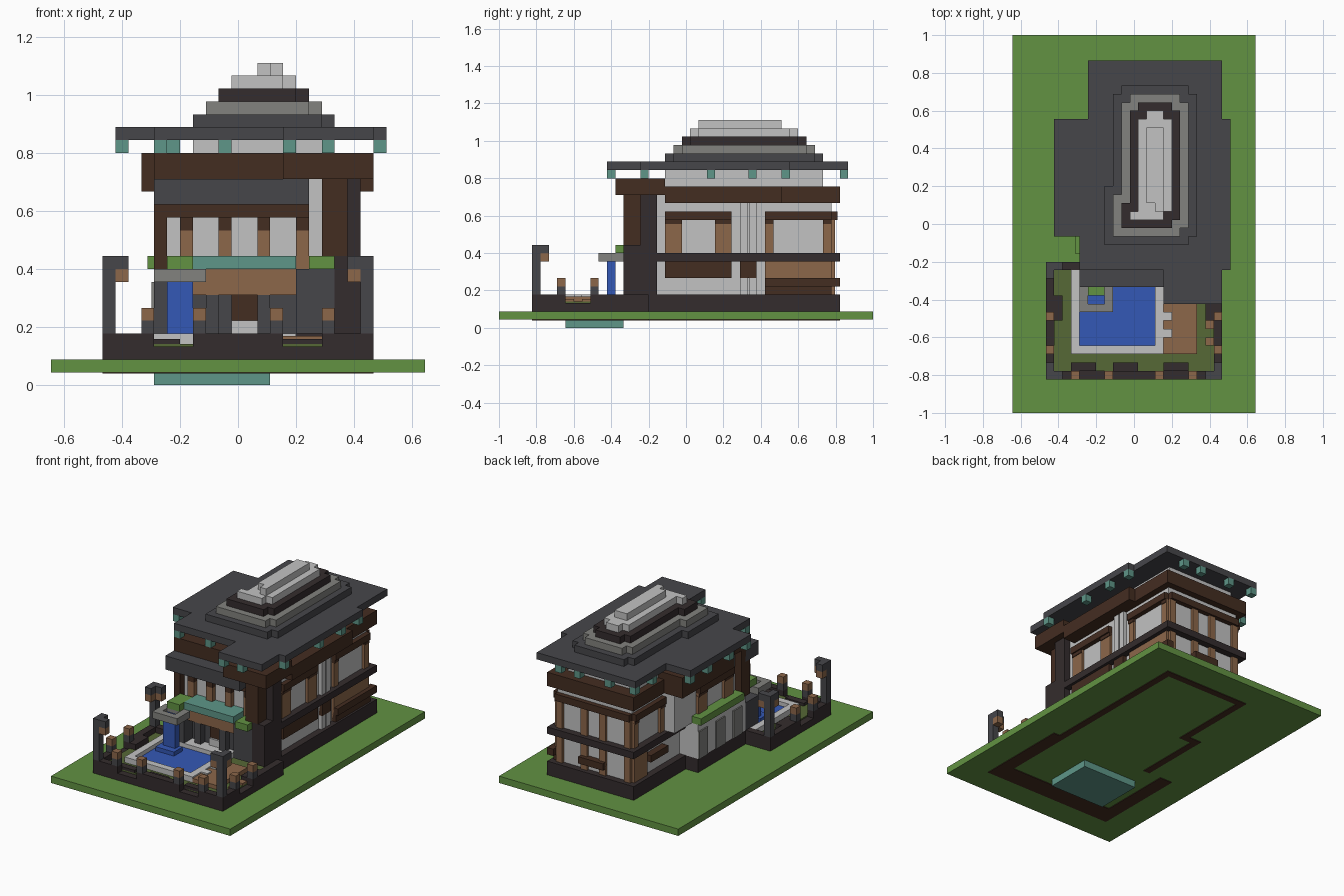
import bpy
import bmesh
from mathutils import Vector

UNIT = 2 / 45                       # one building block
CENTRE = Vector((14.5, 22.5, 0))

cube = bpy.data.objects.get("Cube")
if cube:
    bpy.data.objects.remove(cube)


def material(name, *rgb):
    """Flat colour given as display values, stored as linear."""
    linear = [((c / 255 + 0.055) / 1.055) ** 2.4 for c in rgb] + [1]
    mat = bpy.data.materials.new(name)
    mat.use_nodes = True
    mat.diffuse_color = linear
    mat.node_tree.nodes["Principled BSDF"].inputs["Base Color"].default_value = linear
    return mat


grass = material("grass_green", 98, 146, 66)
moss = material("moss_olive", 86, 104, 54)
slate = material("slate_grey", 70, 70, 74)
charcoal = material("charcoal", 52, 44, 45)
brown = material("dark_wood", 68, 45, 33)
tan = material("light_wood", 140, 103, 74)
plaster = material("pale_plaster", 194, 194, 194)
stone = material("mid_stone", 130, 130, 126)
teal = material("teal_copper", 94, 150, 136)
blue = material("water_blue", 52, 88, 182)


def box(name, mat, x, y, z):
    """Axis-aligned block between the given limits, in block units."""
    low, high = Vector((x[0], y[0], z[0])), Vector((x[1], y[1], z[1]))
    bm = bmesh.new()
    bmesh.ops.create_cube(bm, size=1)
    for v in bm.verts:
        spot = (low + high) / 2 + v.co * (high - low)
        v.co = (spot - CENTRE) * UNIT
    mesh = bpy.data.meshes.new(name)
    bm.to_mesh(mesh)
    bm.free()
    mesh.materials.append(mat)
    obj = bpy.data.objects.new(name, mesh)
    bpy.context.collection.objects.link(obj)
    return obj


def cell(name, mat, x, y, z, height=1):
    """Single block column standing on the given cell."""
    return box(name, mat, (x, x + 1), (y, y + 1), (z, z + height))


# Ground, pool basin and footing strips under the ground
box("ground", grass, x=(0, 29), y=(0, 45), z=(1, 2))
box("pool_basin", teal, x=(8, 17), y=(8, 15), z=(0, 1))
under = (0.9, 1.0)
for side in (4, 23):
    box("garden_footing_side", brown, x=(side, side + 2), y=(4, 18), z=under)
box("garden_footing_front", brown, x=(6, 23), y=(4, 7), z=under)
box("footing_right", brown, x=(23, 24), y=(18, 41), z=under)
box("footing_back", brown, x=(10, 23), y=(40, 41), z=under)
box("footing_back_left", brown, x=(10, 11), y=(29, 40), z=under)
box("footing_step", brown, x=(8, 11), y=(28, 29), z=under)
box("footing_left", brown, x=(8, 9), y=(18, 28), z=under)

# House plinth
plinth = (2, 4)
box("plinth_front", charcoal, x=(8, 24), y=(17, 29), z=plinth)
box("plinth_back", charcoal, x=(10, 24), y=(29, 41), z=plinth)

# Garden bed with low wall, openings cut down to a sill
box("garden_bed", moss, x=(5, 24), y=(5, 17), z=(2, 3.2))
for start, end in ((4, 8), (11, 18), (21, 25)):
    box("front_garden_wall", charcoal, x=(start, end), y=(4, 5), z=plinth)
for start in (8, 18):
    box("front_sill", charcoal, x=(start, start + 3), y=(4, 5), z=(2, 3))
for side in (4, 24):
    for start, end in ((5, 8), (11, 18)):
        box("side_garden_wall", charcoal, x=(side, side + 1), y=(start, end), z=plinth)
    box("side_sill", charcoal, x=(side, side + 1), y=(8, 11), z=(2, 3))
    box("side_wall_pad", charcoal, x=(side - side // 24, side + 1 + 4 // side),
        y=(11, 14), z=plinth)
box("garden_back_wall", charcoal, x=(4, 8), y=(17, 18), z=plinth)
for start in (7, 12, 18):
    box("front_wall_pad", charcoal, x=(start, start + 3), y=(5, 6), z=(2, 3.6))

# Pool rim and water
rim = (2, 4)
box("pool_rim_front", plaster, x=(7, 18), y=(7, 8), z=rim)
box("pool_rim_back", plaster, x=(7, 18), y=(15, 17), z=rim)
box("pool_rim_left", plaster, x=(7, 8), y=(8, 15), z=rim)
box("pool_rim_right", plaster, x=(17, 18), y=(8, 15), z=rim)
box("pool_water", blue, x=(8, 17), y=(8, 15), z=(2, 3.4))
box("path", tan, x=(18, 22), y=(7, 14), z=(2, 3.8))
for y in (9, 11):
    cell("path_step", plaster, 18, y, 3)
    cell("side_path", tan, 23, y - 1, 2.5)

# Waterfall with a stone spout
box("falling_water", blue, x=(9, 11), y=(13, 14), z=(3, 8.5))
box("water_splash", blue, x=(8.5, 11.5), y=(12, 14), z=(3, 4))
for x, y in (((8, 9), (12, 15)), ((11, 12), (12, 15)), ((9, 11), (12, 13))):
    box("spout_stone", stone, x, y, z=(8, 9))
box("spout_back", stone, x=(9, 11), y=(14, 15), z=(8, 9))
box("spout_moss", grass, x=(9, 11), y=(14, 17), z=(9, 10))

# Tall lamp posts and short lanterns
for x, y, dx, dy in ((4, 4, 1, 1), (24, 4, -1, 1), (4, 17, 1, -1)):
    cell("lamp_post", slate, x, y, 4, height=6)
    for ax, ay in ((dx, 0), (0, dy)):
        cell("lamp_arm", slate, x + ax, y + ay, 9)
        cell("lamp", tan, x + ax, y + ay, 8)
short_spots = [(x, 4) for x in (7, 11, 17, 21)] + [(x, y) for x in (4, 24) for y in (7, 11)]
for x, y in short_spots:
    cell("lantern_base", slate, x, y, 4)
    cell("lantern", tan, x, y, 5)

# House walls
box("lower_walls", plaster, x=(8, 23), y=(18, 29), z=(4, 9))
box("upper_walls", plaster, x=(9, 23), y=(18, 33), z=(9, 17))
box("back_walls", plaster, x=(11, 23), y=(29, 40), z=(4, 16))
box("roof_drum", plaster, x=(11, 22), y=(20, 39), z=(16, 19))

# Entrance
box("entrance_wall", slate, x=(11, 19), y=(17, 18), z=(4, 7))
box("entrance_beam", tan, x=(11, 19), y=(16, 18), z=(7, 9))
box("entrance_awning", teal, x=(11, 19), y=(15, 18), z=(9, 10))
box("door", brown, x=(14, 16), y=(16.8, 17), z=(5, 7))
box("door_step", plaster, x=(14, 16), y=(16.5, 17), z=(4, 5))
for x in (12, 16):
    box("entrance_pillar", slate, x=(x, x + 1), y=(16, 17), z=(4, 7))
box("buttress_left", slate, x=(8, 11), y=(15, 18), z=(4, 8))
box("buttress_right", slate, x=(19, 22), y=(15, 18), z=(4, 9))
box("buttress_moss", grass, x=(20, 22), y=(14, 17), z=(9, 10))

# Front upper windows and porch roof
for x in (10, 13, 16, 19):
    box("front_post", tan, x=(x, x + 1), y=(17.3, 18), z=(9, 12))
    box("front_post_cap", brown, x=(x, x + 1), y=(17.3, 18), z=(12, 13))
box("front_lintel", brown, x=(9, 20), y=(17, 18), z=(13, 14))
box("porch_roof", slate, x=(8, 20), y=(15, 18), z=(14, 16))
box("left_corner_post", brown, x=(8, 9), y=(17, 19), z=(9, 16))
box("right_corner_post", charcoal, x=(22, 24), y=(17, 19), z=(4, 16))
box("right_front_post", brown, x=(21, 23), y=(15, 17), z=(10, 16))
box("right_front_base", charcoal, x=(22, 24), y=(15, 17), z=(4, 10))


def side_window(face, out, start, end, post):
    """Posts, lintel and sill of a window on a wall at x = face."""
    def span(depth):
        return sorted((face, face + out * depth))
    for y in (start, end - post):
        box("window_post", tan, span(0.4), (y, y + post), z=(9, 13))
        box("window_cap", brown, span(0.5), (y, y + post), z=(12.5, 13))
    box("window_lintel", brown, span(0.7), (start, end), z=(13, 14))


# Right side
side_window(23, 1, 20, 28, 2)
side_window(23, 1, 32, 40, 1)
box("window_sill_panel", brown, x=(23, 23.6), y=(20, 28), z=(6, 8))
box("small_sill", brown, x=(23, 23.6), y=(29, 31), z=(6, 8))
box("right_back_panel", tan, x=(23, 23.4), y=(32, 40), z=(4, 8))
box("right_low_rail", brown, x=(23, 24), y=(32, 41), z=(5, 6))
box("right_foot_rail", brown, x=(23, 23.7), y=(32, 40), z=(4, 5))
for y in (29, 30.1):
    box("pale_pilaster", plaster, x=(23, 23.5), y=(y, y + 0.9), z=(4, 15))

# Left side
side_window(9, -1, 20, 28, 2)
side_window(11, -1, 33, 40, 1)
box("left_moss_ledge", grass, x=(7.5, 9), y=(19, 29), z=(9, 10))
for y in (19, 23, 27):
    box("left_arch_panel", stone, x=(7.8, 8), y=(y, y + 2), z=(4, 8))
box("left_lower_post", tan, x=(10.6, 11), y=(37, 40), z=(4, 8))
box("left_lower_sill", brown, x=(10, 11), y=(33, 37), z=(6, 7))

# Back side
for x in (11, 15, 18, 22):
    box("back_post", tan, x=(x, x + 1), y=(40, 40.4), z=(9, 13))
    box("back_lower_post", tan, x=(x, x + 1), y=(40, 40.4), z=(4, 8))
box("back_lintel", brown, x=(11, 23), y=(40, 40.7), z=(13, 14))
box("back_sill", brown, x=(15, 19), y=(40, 41), z=(5, 6))

# Dark belt between the storeys
belt = (8, 9)
box("belt_right", charcoal, x=(23, 24), y=(19, 41), z=belt)
box("belt_back", charcoal, x=(10, 23), y=(40, 41), z=belt)
box("belt_left", charcoal, x=(10, 11), y=(29, 40), z=belt)

# Heavy wooden beams under the eaves
box("beam_front_right", brown, x=(18, 25), y=(14, 20), z=(16, 18))
box("beam_front_left", brown, x=(8, 18), y=(17, 22), z=(16, 18))
box("beam_left_shoulder", brown, x=(7, 11), y=(22, 34), z=(15, 18))
box("beam_right", brown, x=(22, 25), y=(20, 34), z=(15, 17))
box("beam_right_back", brown, x=(22, 24), y=(34, 41), z=(15, 17))
box("beam_back", brown, x=(10, 22), y=(39, 41), z=(15, 17))
box("beam_left_back", brown, x=(10, 11), y=(34, 39), z=(15, 17))

# Broad flat roof
eaves = (19, 20)
box("roof_middle", slate, x=(5, 26), y=(21, 35), z=eaves)
box("roof_back", slate, x=(9, 25), y=(35, 42), z=eaves)
box("roof_front", slate, x=(8, 26), y=(17, 21), z=eaves)
box("roof_porch", slate, x=(18, 25), y=(13, 17), z=eaves)

# Copper lanterns hanging along the eaves
rows = {13: (18, 21), 17: (8, 13, 25), 21: (5,), 25: (5, 25), 30: (5, 25),
        34: (5, 25), 37: (9,), 41: (9, 13, 18, 21)}
for y, columns in rows.items():
    for x in columns:
        cell("eaves_lantern", teal, x, y, 18)

# Stepped crown with notched corners
for i, mat in enumerate((slate, stone, charcoal, plaster)):
    level = (20 + i, 21 + i)
    box("crown_tier", mat, (12 + i, 22 - i), (21 + i, 38 - i), level)
    box("crown_ends", mat, (13 + i, 21 - i), (20 + i, 39 - i), level)
    box("crown_bulge", mat, (11 + i, 13 + i), (20 + i, 27 - i), level)
box("crown_ridge", plaster, x=(16, 18), y=(25, 34), z=(24, 25))
cell("crown_ridge_tip", plaster, 17, 24, 24)
